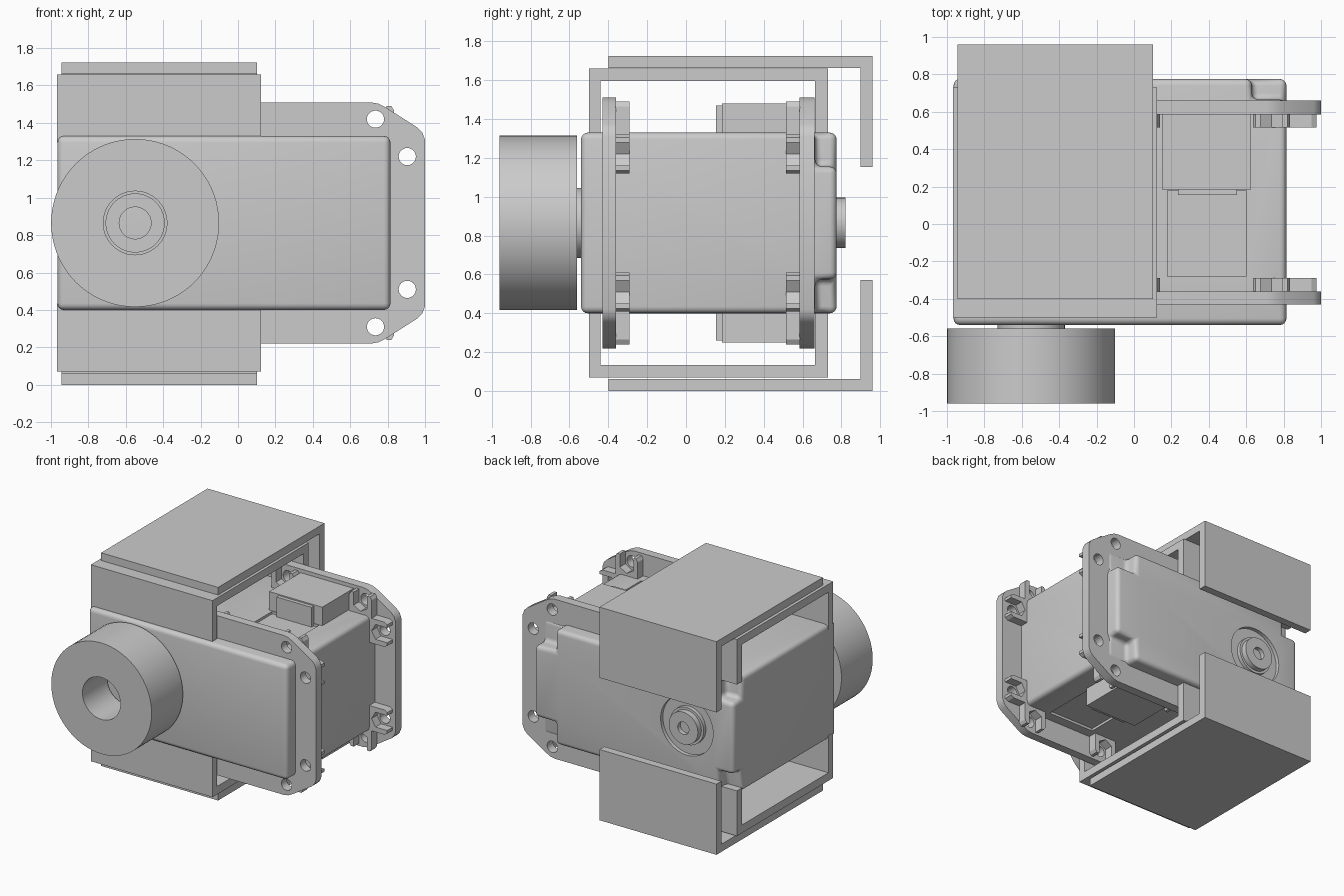
import bpy, bmesh
from math import cos, sin, pi, radians
from mathutils import Vector

if "Cube" in bpy.data.objects:
    bpy.data.objects.remove(bpy.data.objects["Cube"])

ZC = 0.865           # height of the motor's middle plane
SX = -0.55           # x of the output shaft


def finish(name, bm, smooth=False):
    bmesh.ops.remove_doubles(bm, verts=bm.verts, dist=1e-5)
    bmesh.ops.recalc_face_normals(bm, faces=bm.faces)
    me = bpy.data.meshes.new(name)
    bm.to_mesh(me)
    bm.free()
    ob = bpy.data.objects.new(name, me)
    bpy.context.collection.objects.link(ob)
    if smooth:
        shade(ob)
    return ob


def activate(ob):
    bpy.ops.object.select_all(action='DESELECT')
    ob.select_set(True)
    bpy.context.view_layer.objects.active = ob


def shade(ob):
    activate(ob)
    bpy.ops.object.shade_smooth_by_angle(angle=radians(35))


def prism(name, pts, axis, a, b):
    """Extrude a 2D outline from a to b: axis 'Y' takes (x, z), axis 'X' takes (y, z)."""
    bm = bmesh.new()
    put = (lambda p: (p[0], a, p[1])) if axis == 'Y' else (lambda p: (a, p[0], p[1]))
    face = bm.faces.new([bm.verts.new(put(p)) for p in pts])
    new = bmesh.ops.extrude_face_region(bm, geom=[face])['geom']
    step = Vector((0, b - a, 0)) if axis == 'Y' else Vector((b - a, 0, 0))
    bmesh.ops.translate(bm, vec=step, verts=[v for v in new if isinstance(v, bmesh.types.BMVert)])
    return finish(name, bm)


def box(name, x0, x1, y0, y1, z0, z1):
    return prism(name, [(x0, z0), (x1, z0), (x1, z1), (x0, z1)], 'Y', y0, y1)


def lathe(name, profile, x=SX, z=ZC, n=64):
    """Revolve a closed (radius, y) loop about a line parallel to y."""
    bm = bmesh.new()
    rings = [[bm.verts.new((x + r * cos(2 * pi * i / n), y, z + r * sin(2 * pi * i / n)))
              for i in range(n)] for r, y in profile]
    for k, ring in enumerate(rings):
        nxt = rings[(k + 1) % len(rings)]
        for i in range(n):
            j = (i + 1) % n
            bm.faces.new((ring[i], ring[j], nxt[j], nxt[i]))
    return finish(name, bm, True)


def tube(name, r0, r1, y0, y1, n=64, x=SX, z=ZC):
    return lathe(name, [(r0, y0), (r1, y0), (r1, y1), (r0, y1)], x, z, n)


def cut(ob, cutter):
    cutter.hide_render = True
    m = ob.modifiers.new('cut', 'BOOLEAN')
    m.operation, m.solver, m.object = 'DIFFERENCE', 'EXACT', cutter
    activate(ob)
    bpy.ops.object.modifier_apply(modifier=m.name)
    bpy.data.objects.remove(cutter)


def bevel(ob, width, segments=4):
    m = ob.modifiers.new('bevel', 'BEVEL')
    m.width, m.segments, m.limit_method = width, segments, 'ANGLE'
    activate(ob)
    bpy.ops.object.modifier_apply(modifier=m.name)


# Motor housing: rounded block with stepped-in rear corners
body = box('motor_housing', -0.965, 0.815, -0.54, 0.775, 0.40, 1.33)
for x0, x1 in ((-1.1, -0.83), (0.63, 1.0)):
    for z0, z1 in ((0.3, 0.575), (1.155, 1.45)):
        cut(body, box('cutter', x0, x1, 0.665, 0.9, z0, z1))
bevel(body, 0.035)
# Round groove around the rear pivot, shallow recess beside each connector
cut(body, tube('cutter', 0.15, 0.235, 0.745, 0.85))
for z0, z1 in ((0.3, 0.42), (1.31, 1.5)):
    cut(body, box('cutter', 0.18, 0.6, -0.28, 0.18, z0, z1))
shade(body)

# Rear pivot and front shaft collar
tube('rear_pivot', 0.05, 0.13, 0.76, 0.82)
tube('rear_pivot_core', 0.0005, 0.052, 0.76, 0.785, 24)
lathe('shaft_collar', [(0.085, -0.66), (0.158, -0.66), (0.158, -0.565), (0.18, -0.565),
                       (0.18, -0.53), (0.085, -0.53)])

# Output wheel
tube('output_wheel', 0.17, 0.449, -0.96, -0.56, 72)

# Mounting flanges with screw holes and nut pockets
half = [(-0.10, 0.60), (-0.06, 0.645), (0.71, 0.645), (0.75, 0.638), (0.79, 0.618),
        (0.96, 0.51), (0.985, 0.485), (1.0, 0.445)]
outline = [(x, ZC + z) for x, z in half] + [(x, ZC - z) for x, z in reversed(half)]
pocket = [(-.10, .045), (-.10, -.11), (.10, -.11), (.10, .045), (.085, .07), (.06, .07),
          (.06, -.035), (0, -.07), (-.06, -.035), (-.06, .07), (-.085, .07)]
holes = [(0.04, 0.555, 'z'), (0.735, 0.555, 'z'), (0.905, 0.355, 'x')]
for side, p0, p1, b0, b1 in (('front', -0.43, -0.36, -0.362, -0.29),
                             ('rear', 0.585, 0.66, 0.515, 0.587)):
    flange = prism(side + '_flange', outline, 'Y', p0, p1)
    for hx, hz, out in holes:
        for s in (-1, 1):
            circle = [(hx + 0.046 * cos(pi * i / 12), ZC + s * hz + 0.046 * sin(pi * i / 12))
                      for i in range(24)]
            cut(flange, prism('cutter', circle, 'Y', p0 - 0.1, p1 + 0.1))
            if out == 'z':
                pts = [(hx + u, ZC + s * (hz + v)) for u, v in pocket]
            else:
                pts = [(hx + v, ZC + s * (hz + u)) for u, v in pocket]
            prism(side + '_nut_pocket', pts, 'Y', b0, b1)
    shade(flange)

# Cable connectors above and below
for name, s in (('top', 1), ('bottom', -1)):
    zs = sorted((ZC + s * 0.43, ZC + s * 0.615))
    box(name + '_connector', 0.15, 0.625, 0.185, 0.60, *zs)
    zs = sorted((ZC + s * 0.43, ZC + s * 0.605))
    box(name + '_connector_lip', 0.235, 0.55, 0.155, 0.19, *zs)

# Brackets above and below: inner U channel and outer angle plate
for name, s in (('top', 1), ('bottom', -1)):
    channel = [(-0.50, 0.43), (-0.50, 0.795), (0.73, 0.795), (0.73, 0.43),
               (0.665, 0.43), (0.665, 0.73), (-0.44, 0.73), (-0.44, 0.43)]
    prism(name + '_inner_bracket', [(y, ZC + s * z) for y, z in channel], 'X', -0.967, 0.122)
    angle = [(-0.40, 0.80), (-0.40, 0.862), (0.96, 0.862), (0.96, 0.29),
             (0.897, 0.29), (0.897, 0.80)]
    prism(name + '_outer_bracket', [(y, ZC - 0.003 + s * z) for y, z in angle], 'X', -0.945, 0.102)
